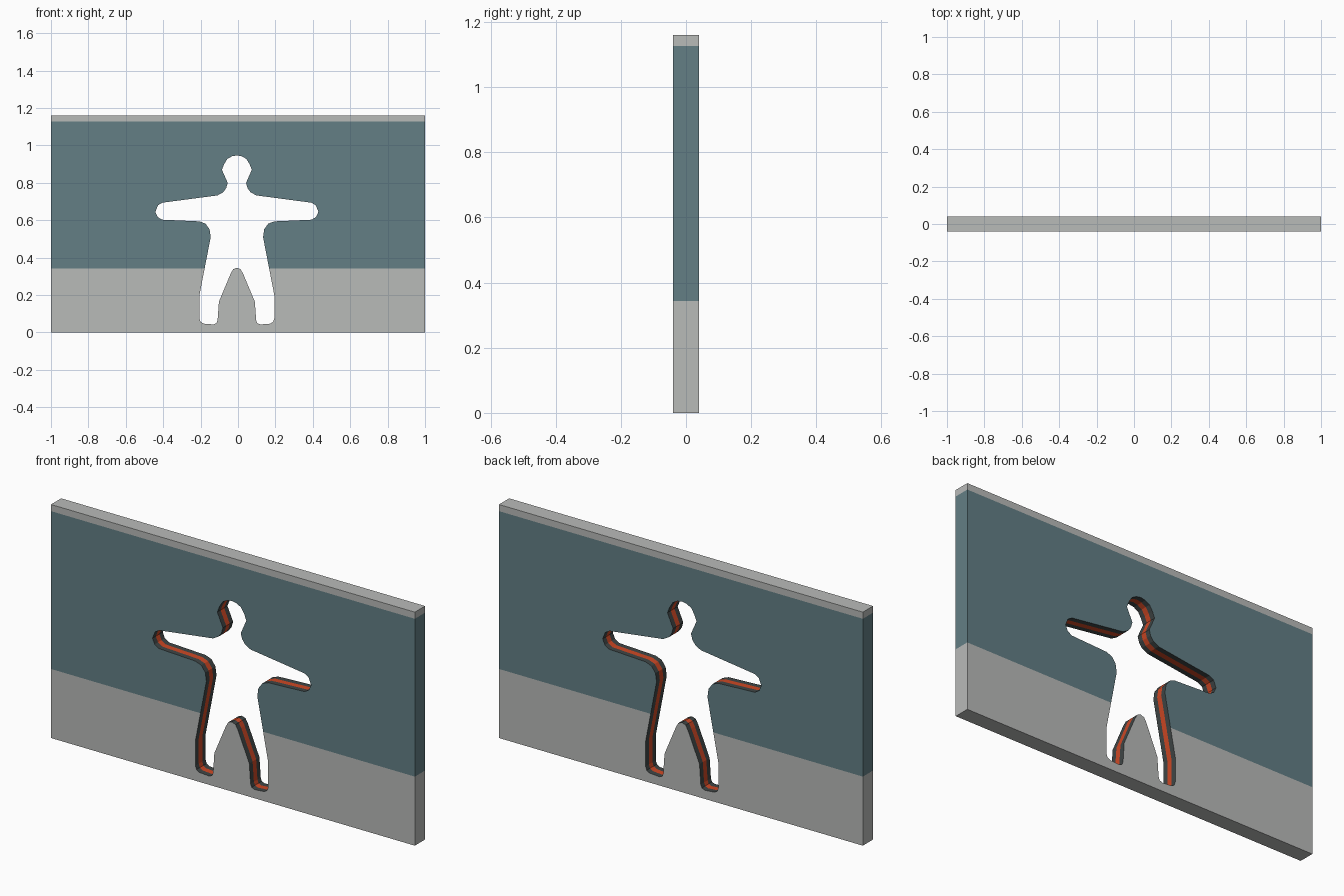
import bpy, bmesh

if "Cube" in bpy.data.objects:
    bpy.data.objects.remove(bpy.data.objects["Cube"])

W, D, H = 1.0, 0.04, 1.16          # half width, half depth, height
LOW, HIGH, STRIPE = 0.343, 1.127, 0.014
CX = -0.006                        # centre line of the figure cut-out


def material(name, col):
    m = bpy.data.materials.new(name)
    m.diffuse_color = (*col, 1)
    m.use_nodes = True
    m.node_tree.nodes["Principled BSDF"].inputs["Base Color"].default_value = m.diffuse_color
    return m


mats = [material("pale grey", (0.485, 0.495, 0.485)),
        material("slate teal", (0.125, 0.212, 0.235)),
        material("dark lining", (0.05, 0.06, 0.06)),
        material("red stripe", (0.62, 0.065, 0.018))]

# half outline of the figure, head to crotch (offset from centre, height)
half = [(0, .947), (.026, .942), (.051, .928), (.068, .9), (.08, .87),
        (.049, .80), (.057, .772), (.073, .75), (.103, .733),
        (.398, .694), (.422, .68), (.436, .645), (.424, .618), (.4, .603),
        (.2, .594), (.168, .582), (.146, .552), (.14, .51),
        (.2, .2), (.2, .075), (.194, .057), (.178, .047), (.125, .043),
        (.109, .05), (.103, .066), (.096, .165), (.033, .315),
        (.02, .338), (0, .346)]
figure = half + [(-x, z) for x, z in half[-2:0:-1]]

bm = bmesh.new()


def loop(points):
    vs = [bm.verts.new((x, -D, z)) for x, z in points]
    return [bm.edges.new((vs[i - 1], vs[i])) for i in range(len(vs))]


# front face with the figure as a hole, extruded to a slab
edges = loop([(-W, 0), (W, 0), (W, H), (-W, H)])
edges += loop([(x + CX, z) for x, z in figure])
bmesh.ops.triangle_fill(bm, edges=edges, use_beauty=True, use_dissolve=False)
ext = bmesh.ops.extrude_face_region(bm, geom=bm.faces[:], use_keep_orig=True)
bmesh.ops.translate(bm, vec=(0, 2 * D, 0),
                    verts=[g for g in ext["geom"] if isinstance(g, bmesh.types.BMVert)])
bmesh.ops.recalc_face_normals(bm, faces=bm.faces[:])

# cut lines for the colour bands and the lining stripe
for co, no in (((0, 0, LOW), (0, 0, 1)), ((0, 0, HIGH), (0, 0, 1)),
               ((0, -STRIPE, 0), (0, 1, 0)), ((0, STRIPE, 0), (0, 1, 0))):
    bmesh.ops.bisect_plane(bm, geom=bm.verts[:] + bm.edges[:] + bm.faces[:],
                           plane_co=co, plane_no=no, dist=1e-5)

# colours by height, and by depth inside the cut-out
for f in bm.faces:
    c = f.calc_center_median()
    inside = abs(f.normal.y) < 0.5 and abs(c.x) < 0.6 and 0.02 < c.z < 1.0
    if inside:
        f.material_index = 3 if abs(c.y) < STRIPE else 2
    else:
        f.material_index = 1 if LOW < c.z < HIGH else 0

me = bpy.data.meshes.new("wall_panel")
bm.to_mesh(me)
bm.free()
for m in mats:
    me.materials.append(m)
bpy.context.collection.objects.link(bpy.data.objects.new("wall_panel", me))
